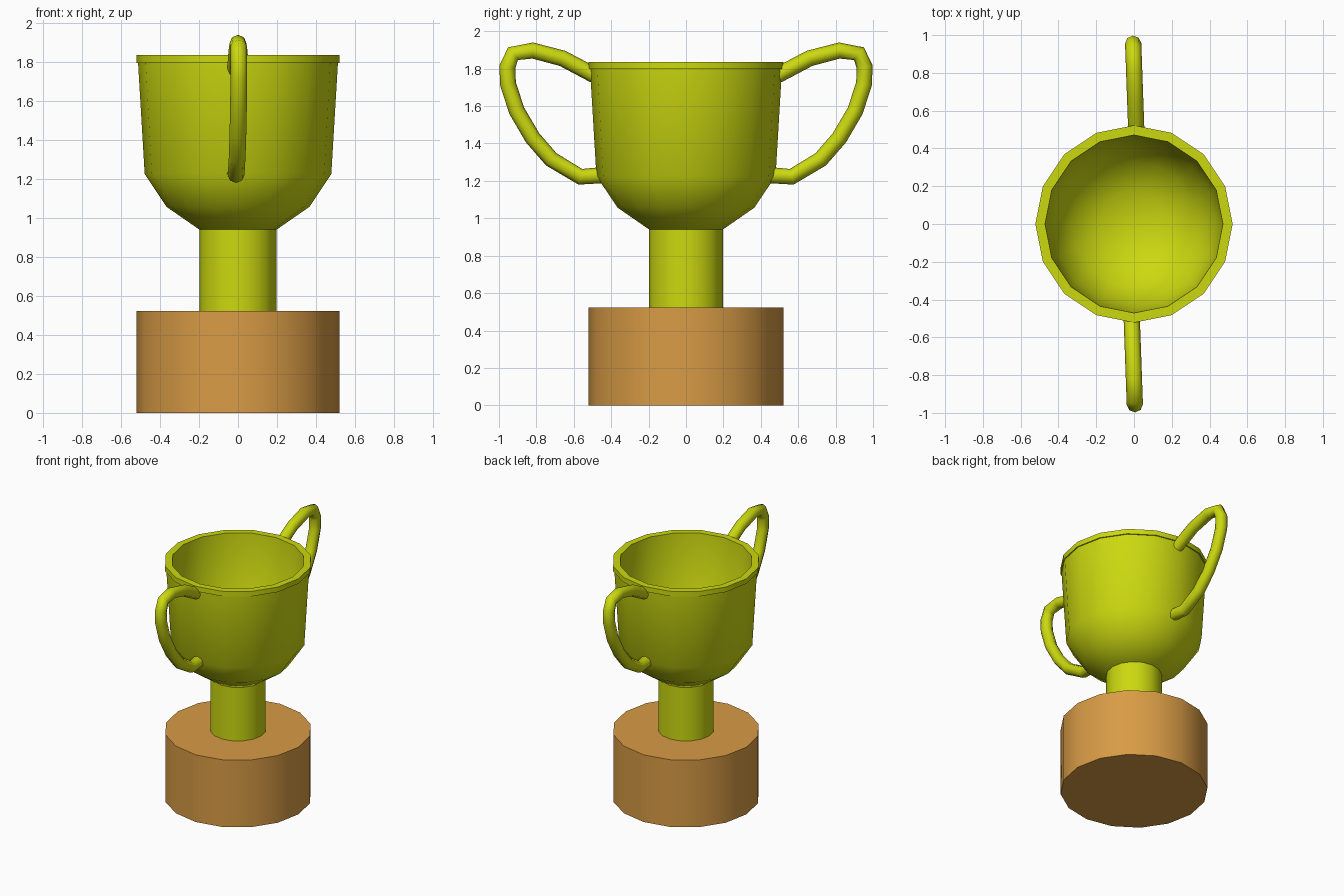
import bpy, bmesh, math

if "Cube" in bpy.data.objects:
    bpy.data.objects.remove(bpy.data.objects["Cube"])

def material(name, rgb):
    m = bpy.data.materials.new(name)
    m.diffuse_color = (*rgb, 1.0)
    m.use_nodes = True
    m.node_tree.nodes["Principled BSDF"].inputs["Base Color"].default_value = m.diffuse_color
    return m

gold = material("yellow gold", (0.60, 0.69, 0.005))
wood = material("light wood", (0.69, 0.33, 0.06))

def smooth(ob, angle):
    bpy.ops.object.select_all(action='DESELECT')
    ob.select_set(True)
    bpy.context.view_layer.objects.active = ob
    bpy.ops.object.shade_smooth_by_angle(angle=math.radians(angle))

def lathe(name, profile, mat, sides=16):
    """Spin an (r, z) profile around z; it starts and ends on the axis."""
    bm = bmesh.new()
    vs = [bm.verts.new((r, 0, z)) for r, z in profile]
    es = [bm.edges.new(p) for p in zip(vs, vs[1:])]
    bmesh.ops.spin(bm, geom=vs + es, cent=(0, 0, 0), axis=(0, 0, 1),
                   angle=math.tau, steps=sides, use_duplicate=False)
    bmesh.ops.remove_doubles(bm, verts=bm.verts, dist=1e-4)
    bmesh.ops.recalc_face_normals(bm, faces=bm.faces)
    me = bpy.data.meshes.new(name)
    bm.to_mesh(me)
    bm.free()
    me.materials.append(mat)
    ob = bpy.data.objects.new(name, me)
    bpy.context.collection.objects.link(ob)
    smooth(ob, 40)
    return ob

# Wooden base and stem
lathe("base", [(0, 0), (0.52, 0), (0.52, 0.523), (0, 0.523)], wood)
lathe("stem", [(0, 0.51), (0.197, 0.51), (0.197, 0.95), (0, 0.95)], gold)

# Hollow bowl with a small lip
lathe("bowl", [(0, 0.94), (0.197, 0.94), (0.366, 1.057), (0.479, 1.226),
               (0.513, 1.797), (0.522, 1.797), (0.522, 1.836), (0.471, 1.836),
               (0.434, 1.24), (0.33, 1.095), (0.18, 0.99), (0, 0.985)], gold)

# Two handles: the same tube path, turned half a circle
path = [(0.49, 1.765), (0.66, 1.855), (0.82, 1.897), (0.925, 1.88),
        (0.955, 1.81), (0.952, 1.72), (0.905, 1.575), (0.82, 1.43),
        (0.72, 1.315), (0.565, 1.222), (0.455, 1.23)]
for name, s in (("back_handle", 1), ("front_handle", -1)):
    cu = bpy.data.curves.new(name, 'CURVE')
    cu.dimensions = '3D'
    cu.bevel_depth = 0.043
    cu.bevel_resolution = 2
    cu.use_fill_caps = True
    sp = cu.splines.new('POLY')
    sp.points.add(len(path) - 1)
    for p, (y, z) in zip(sp.points, path):
        x = 0.012 - 0.036 * (y - 0.5)      # slight twist about z
        p.co = (s * x, s * y, z, 1)
    cu.materials.append(gold)
    ob = bpy.data.objects.new(name, cu)
    bpy.context.collection.objects.link(ob)
    bpy.ops.object.select_all(action='DESELECT')
    ob.select_set(True)
    bpy.context.view_layer.objects.active = ob
    bpy.ops.object.convert(target='MESH')
    smooth(bpy.context.view_layer.objects.active, 60)
